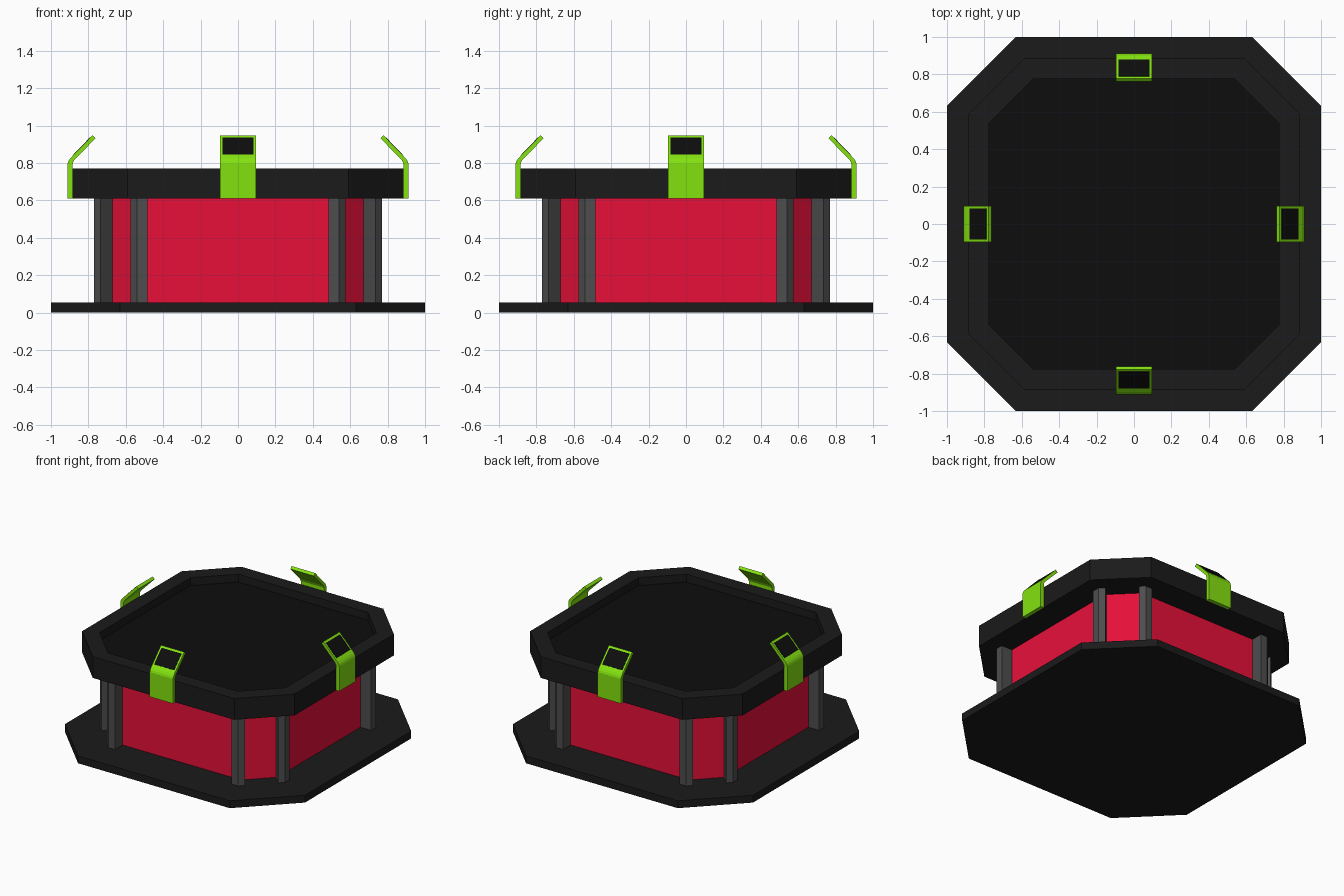
import bpy, bmesh
from math import pi
from mathutils import Matrix, Vector

if "Cube" in bpy.data.objects:
    bpy.data.objects.remove(bpy.data.objects["Cube"])


def material(name, r, g, b):
    m = bpy.data.materials.new(name)
    m.diffuse_color = (r, g, b, 1)
    m.use_nodes = True
    m.node_tree.nodes["Principled BSDF"].inputs["Base Color"].default_value = m.diffuse_color
    return m


BLACK = material("black", 0.0105, 0.0105, 0.0105)
DEEP = material("deep_black", 0.004, 0.004, 0.004)
RED = material("red", 0.8, 0.005, 0.042)
GREY = material("dark_grey", 0.075, 0.075, 0.075)
GREEN = material("green", 0.23, 0.76, 0.005)


def finish(name, bm, mat):
    bmesh.ops.recalc_face_normals(bm, faces=bm.faces)
    me = bpy.data.meshes.new(name)
    bm.to_mesh(me)
    bm.free()
    me.materials.append(mat)
    ob = bpy.data.objects.new(name, me)
    bpy.context.collection.objects.link(ob)
    return ob


def prism(bm, pts, direction):
    """Extrude a closed outline along a direction."""
    face = bm.faces.new([bm.verts.new(p) for p in pts])
    new = bmesh.ops.extrude_face_region(bm, geom=[face])["geom"]
    bmesh.ops.translate(bm, vec=direction,
                        verts=[v for v in new if isinstance(v, bmesh.types.BMVert)])


def octagon(h, c):
    return [(c, -h), (h, -c), (h, c), (c, h), (-c, h), (-h, c), (-h, -c), (-c, -h)]


def octagon_slab(name, h, c, z0, z1, mat):
    bm = bmesh.new()
    prism(bm, [(x, y, z0) for x, y in octagon(h, c)], (0, 0, z1 - z0))
    return finish(name, bm, mat)


# Base plate and red body
octagon_slab("base_plate", 1.0, 0.632, 0, 0.055, BLACK)
octagon_slab("body_walls", 0.68, 0.50, 0.055, 0.61, RED)

# Rim with a shallow recess
bm = bmesh.new()
outline = [(0.885, 0.59, 0.61), (0.885, 0.59, 0.77), (0.775, 0.54, 0.77), (0.775, 0.54, 0.71)]
rings = [[bm.verts.new((x, y, z)) for x, y in octagon(h, c)] for h, c, z in outline]
bm.faces.new(rings[0])
for a, b in zip(rings, rings[1:]):
    for i in range(8):
        j = (i + 1) % 8
        bm.faces.new((a[i], a[j], b[j], b[i]))
bm.faces.new(rings[-1])
finish("rim", bm, BLACK)

# Dark floor inside the rim
octagon_slab("tray_floor", 0.774, 0.539, 0.70, 0.712, DEEP)

# Posts wrapping the eight corners
post = [(0.485, -0.77), (0.54, -0.77), (0.574, -0.736), (0.50, -0.662), (0.485, -0.662)]
bm = bmesh.new()
for k in range(4):
    rot = Matrix.Rotation(k * pi / 2, 4, 'Z')
    for s in (1, -1):
        prism(bm, [rot @ Vector((s * x, y, 0.055)) for x, y in post], (0, 0, 0.555))
finish("corner_posts", bm, GREY)

# Bent clips with a dark inlay on each sloping outer face
clip = [(0.885, 0.61), (0.912, 0.61), (0.912, 0.795), (0.907, 0.81), (0.897, 0.825),
        (0.778, 0.948), (0.762, 0.932), (0.876, 0.815), (0.885, 0.795)]
p0, p1 = Vector((0.897, 0.825)), Vector((0.778, 0.948))
out = Vector((0.123, 0.119)).normalized() * 0.002
a, b = p0.lerp(p1, 0.16), p0.lerp(p1, 0.90)
inlay = [a - out, a + out, b + out, b - out]
for k, side in enumerate(("front", "right", "back", "left")):
    rot = Matrix.Rotation(k * pi / 2, 4, 'Z')
    for part, prof, w, mat in (("clip", clip, 0.097, GREEN), ("clip_inlay", inlay, 0.083, DEEP)):
        bm = bmesh.new()
        prism(bm, [(-w, -r, z) for r, z in prof], (2 * w, 0, 0))
        bmesh.ops.transform(bm, matrix=rot, verts=bm.verts)
        finish(f"{side}_{part}", bm, mat)
